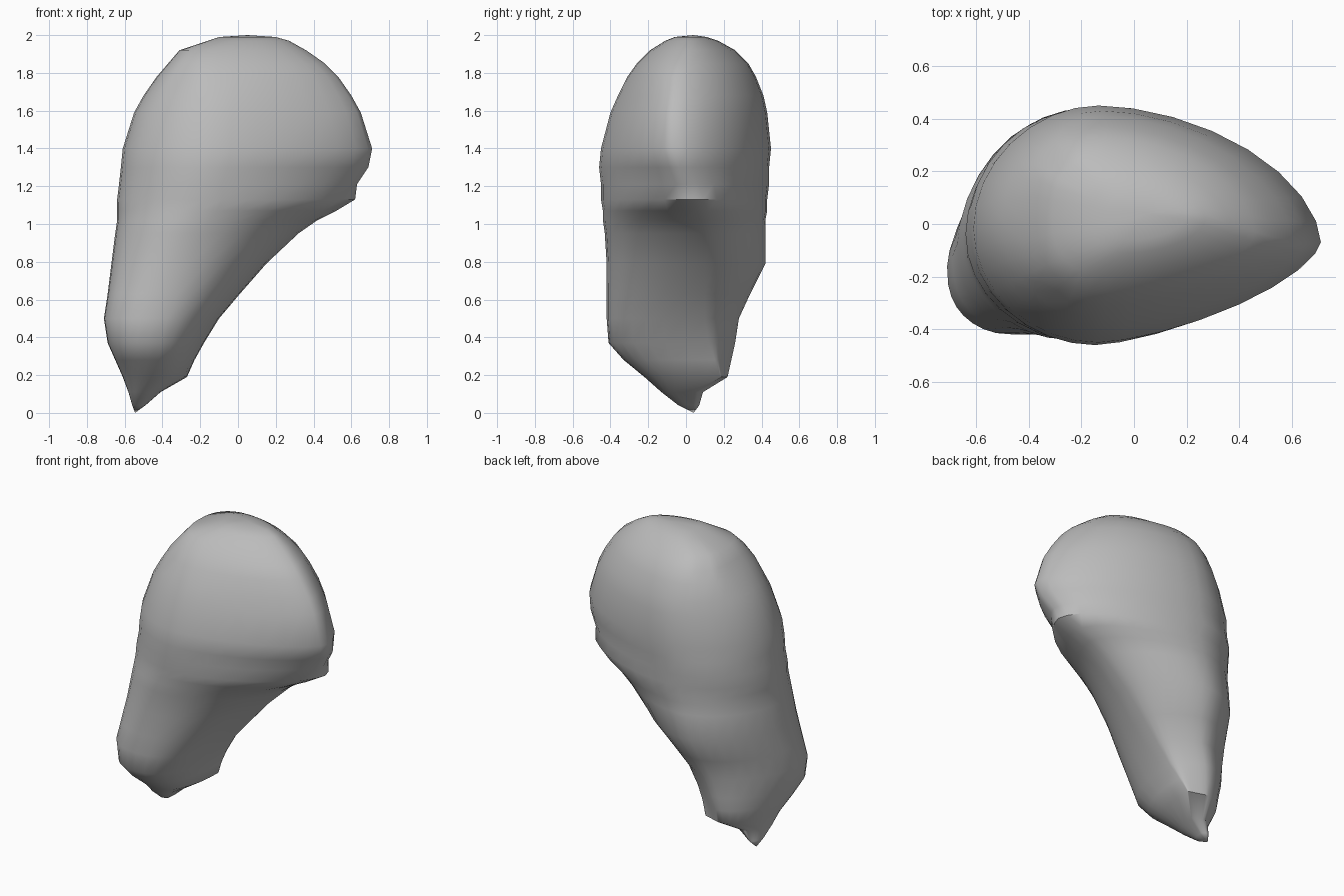
import bpy
import bmesh
from math import cos, sin, tau, pi
from mathutils import Vector

default_cube = bpy.data.objects.get("Cube")
if default_cube:
    bpy.data.objects.remove(default_cube, do_unlink=True)

SEGMENTS = 32

# Horizontal sections, in hundredths:
# height, left edge, right edge, front edge, back edge, y of the right-hand ridge
SECTIONS = [
    (4, -56, -49, -4, 7, 4),
    (11, -58, -41, -13, 9, 5),
    (19, -61, -27, -22, 22, 18),
    (28, -65, -23, -33, 24, 15),
    (37, -69, -18, -41, 26, 12),
    (50, -71, -10, -42, 28, 10),
    (63, -69, 1, -42, 34, 10),
    (79, -67, 15, -42, 42, 10),
    (95, -65, 32, -43, 42, 9),
    (102, -64, 42, -44, 42, 8),
    (107, -64, 52, -44, 43, 6),
    (113, -64, 62, -45, 43, 3),
    (121, -63, 63, -45, 44, 0),
    (130, -62, 69, -46, 44, -4),
    (140, -61, 71, -45, 45, -7),
    (159, -55, 65, -40, 43, -7),
    (168, -50, 60, -36, 41, -6),
    (178, -43, 53, -31, 37, -5),
    (185, -37, 46, -26, 33, -3),
    (192, -31, 36, -19, 26, 0),
    (197, -16, 27, -11, 17, 2),
    (199, -10, 20, -6, 11, 3),
]


def blend(low, high, factor):
    return low + (high - low) * factor


def ramp(value, start, end):
    return min(max((value - start) / (end - start), 0), 1)


def section_points(section):
    """Rounded section: a slanted foot, pointed at the right, square shouldered on top."""
    z, left, right, front, back, ridge = (value / 100 for value in section)
    rise = ramp(z, 0.5, 1.2)
    crest = ramp(z, 1.65, 1.9)
    left_axis = (front + back) / 2 - (back - front) * blend(0.13, 0.02, rise)
    points = []
    for step in range(SEGMENTS):
        angle = tau * step / SEGMENTS
        c, s = cos(angle), sin(angle)
        at_front = s < 0
        # Where the section is widest, and how square its corners are
        low_widest = 0.42 if at_front else 0.62
        widest = blend(left, right, blend(low_widest, 0.36, rise) - 0.05 * crest)
        if c < 0:
            roundness = blend(2.5 if at_front else 1.6, 1.95, rise) + 0.6 * crest
        elif at_front:
            roundness = blend(2.2, 1.5, rise) + 0.3 * crest
        else:
            roundness = 1.75
        reach = abs(c) ** (2 / roundness)
        spread = abs(s) ** (2 / roundness)
        x = blend(widest, right if c > 0 else left, reach)
        axis = blend(left_axis, ridge, (c + 1) / 2)
        y = blend(axis, front if at_front else back, spread)
        points.append(Vector((x, y, z)))
    return points


def build_body():
    bm = bmesh.new()
    rings = [[bm.verts.new(p) for p in section_points(s)] for s in SECTIONS]
    foot = bm.verts.new((-0.545, 0.04, 0))
    crown = bm.verts.new((0.05, 0.04, 2))
    for i in range(SEGMENTS):
        j = (i + 1) % SEGMENTS
        for lower, upper in zip(rings, rings[1:]):
            bm.faces.new((lower[i], lower[j], upper[j], upper[i]))
        bm.faces.new((foot, rings[0][j], rings[0][i]))
        bm.faces.new((crown, rings[-1][i], rings[-1][j]))
    bmesh.ops.recalc_face_normals(bm, faces=bm.faces)
    bm.normal_update()

    # Small pits on the front and back of the left shoulder
    for spot in (Vector((-0.3, -0.3, 1.75)), Vector((-0.3, 0.24, 1.88))):
        pit = min(bm.verts, key=lambda v: (v.co - spot).length)
        pit.co -= pit.normal * 0.015

    mesh = bpy.data.meshes.new("body")
    bm.to_mesh(mesh)
    bm.free()
    body = bpy.data.objects.new("body", mesh)
    bpy.context.collection.objects.link(body)
    return body


# Plain grey surface
grey = bpy.data.materials.new("plain grey")
grey.use_nodes = True
colour = (0.5, 0.5, 0.5, 1)
grey.diffuse_color = colour
grey.node_tree.nodes["Principled BSDF"].inputs["Base Color"].default_value = colour

body = build_body()
body.data.materials.append(grey)
bpy.ops.object.select_all(action="DESELECT")
body.select_set(True)
bpy.context.view_layer.objects.active = body
bpy.ops.object.shade_smooth_by_angle(angle=pi / 4)
